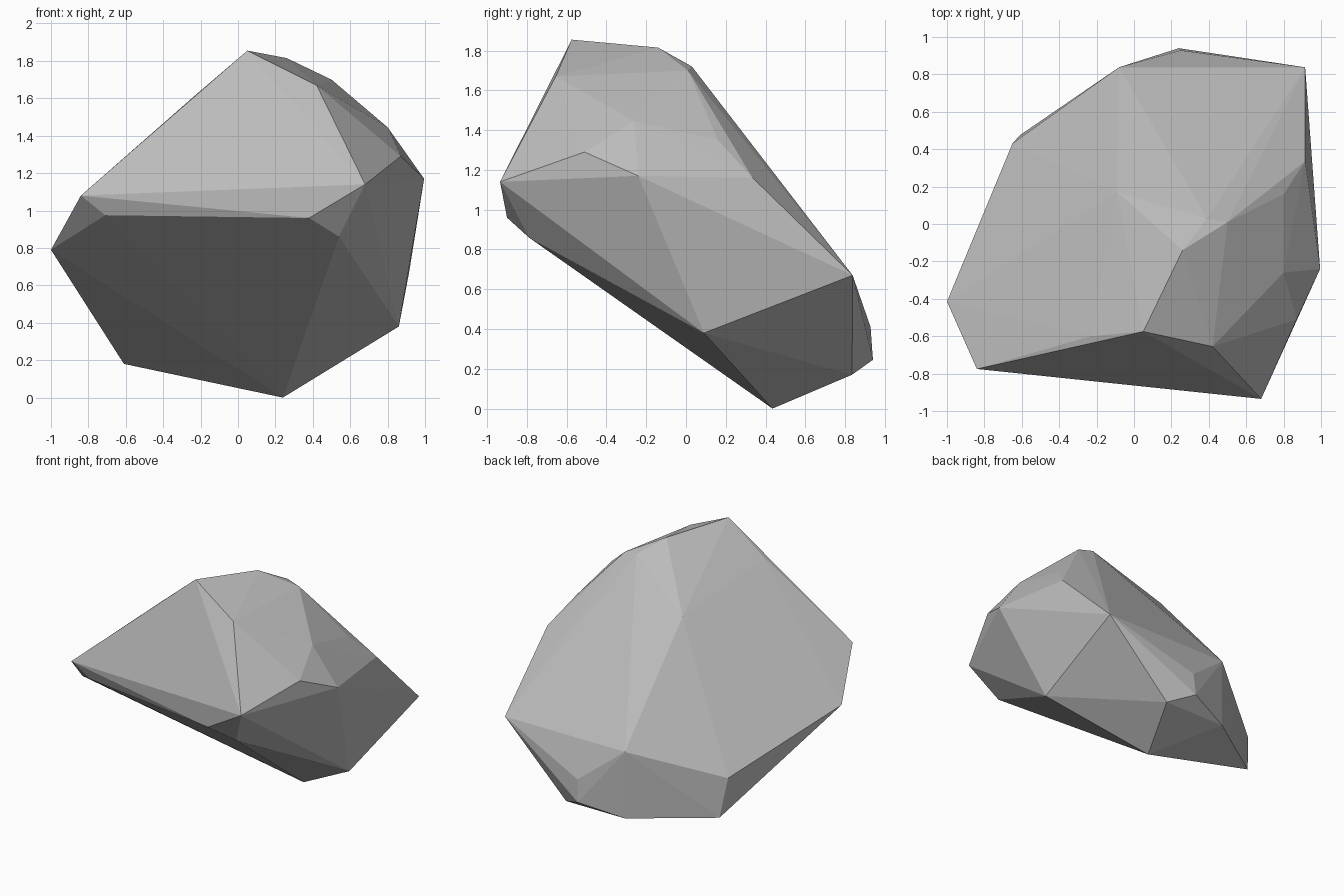
import bpy, bmesh

# Corner points of the boulder, grouped by area
crown = [(0.05, -0.575, 1.855), (0.42, -0.655, 1.67), (0.26, -0.14, 1.815),
         (0.39, 0.03, 1.72), (0.50, 0.01, 1.70), (-0.09, 0.17, 1.43),
         (-0.23, -0.60, 1.615), (-0.65, -0.37, 1.09)]
right_side = [(0.80, -0.26, 1.445), (0.87, -0.51, 1.29), (0.995, -0.24, 1.17),
              (0.915, 0.335, 1.16), (0.80, 0.16, 1.35), (0.86, 0.09, 0.38)]
front_rim = [(0.68, -0.935, 1.14), (0.38, -0.90, 0.96), (0.54, -0.79, 0.86),
             (-0.84, -0.775, 1.08), (-0.71, -0.75, 0.975), (-1.0, -0.415, 0.79)]
back_foot = [(0.915, 0.838, 0.67), (-0.08, 0.838, 0.67), (-0.08, 0.835, 0.17),
             (0.41, 0.835, 0.17), (0.24, 0.94, 0.245), (0.25, 0.928, 0.41),
             (-0.65, 0.43, 0.47), (-0.61, 0.475, 0.18), (0.24, 0.435, 0.0)]

# Wrap a faceted skin round the corners
bm = bmesh.new()
for p in crown + right_side + front_rim + back_foot:
    bm.verts.new(p)
bmesh.ops.convex_hull(bm, input=bm.verts[:])
loose = [v for v in bm.verts if not v.link_faces]
bmesh.ops.delete(bm, geom=loose, context='VERTS')
bmesh.ops.recalc_face_normals(bm, faces=bm.faces[:])

mesh = bpy.data.meshes.new("boulder")
bm.to_mesh(mesh)
bm.free()

# Plain grey stone, flat shaded
stone = bpy.data.materials.new("grey stone")
stone.diffuse_color = (0.5, 0.5, 0.5, 1)
mesh.materials.append(stone)
boulder = bpy.data.objects.new("boulder", mesh)
bpy.context.collection.objects.link(boulder)
